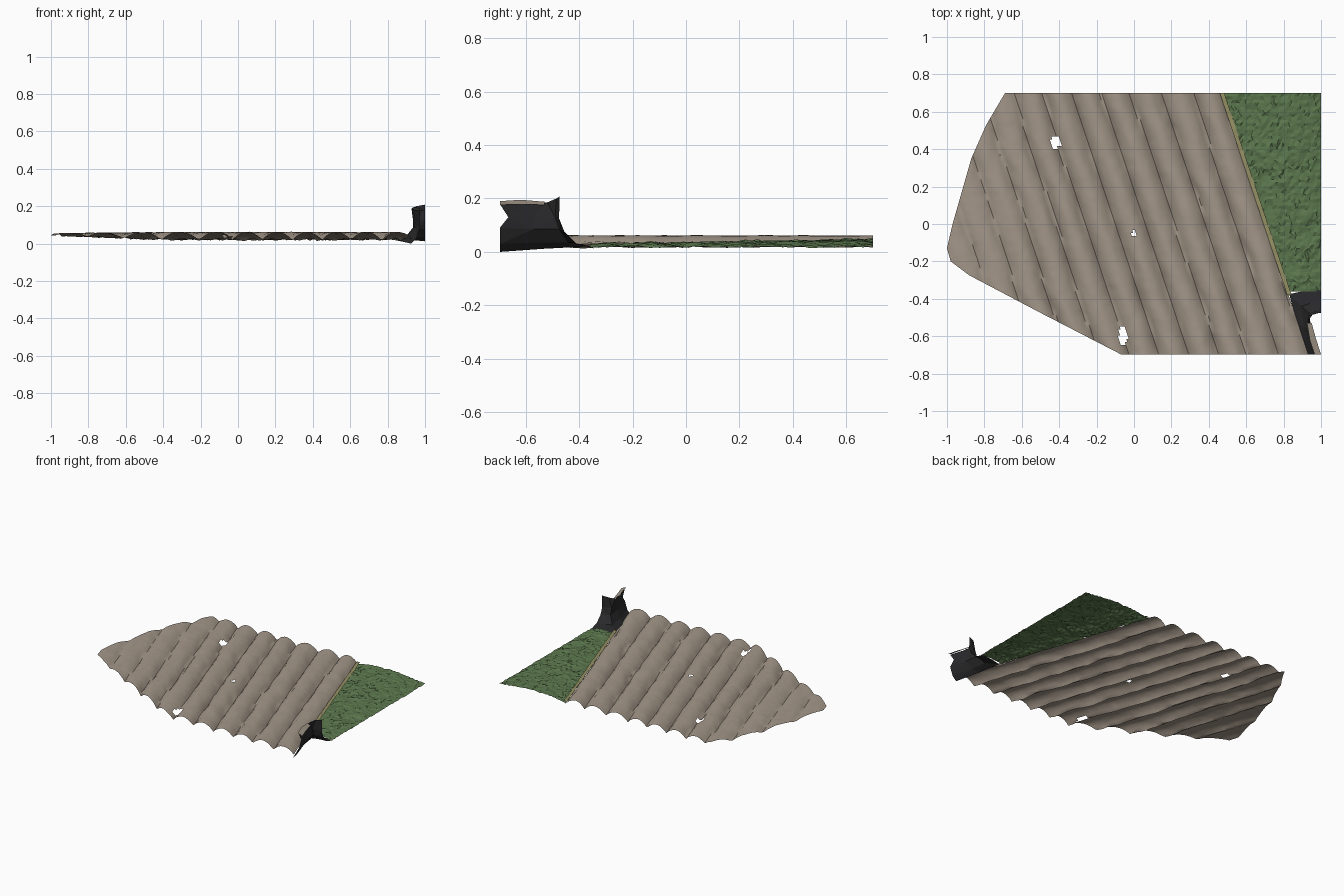
import bpy, bmesh, math, random
from mathutils import Vector, noise

if "Cube" in bpy.data.objects:
    bpy.data.objects.remove(bpy.data.objects["Cube"])

random.seed(4)
SLANT = 1 / 3          # furrows run along x = u - SLANT * y
EDGE = 0.70            # u of the border between field and grass
PITCH = 0.16           # furrow spacing


def material(name, rgb):
    m = bpy.data.materials.new(name)
    m.diffuse_color = (*rgb, 1)
    m.use_nodes = True
    m.node_tree.nodes["Principled BSDF"].inputs["Base Color"].default_value = m.diffuse_color
    return m


SOIL = material("dry soil", (0.37, 0.31, 0.25))
GRASS = material("grass green", (0.105, 0.185, 0.075))
VERGE = material("yellow green", (0.30, 0.28, 0.13))
ROCK = material("charcoal", (0.022, 0.022, 0.024))


def finish(name, bm, mat, smooth=None):
    bmesh.ops.recalc_face_normals(bm, faces=bm.faces)
    if sum(f.normal.z for f in bm.faces) < 0:
        bmesh.ops.reverse_faces(bm, faces=bm.faces)
    me = bpy.data.meshes.new(name)
    bm.to_mesh(me)
    bm.free()
    ob = bpy.data.objects.new(name, me)
    bpy.context.collection.objects.link(ob)
    me.materials.append(mat)
    if smooth:
        bpy.context.view_layer.objects.active = ob
        ob.select_set(True)
        bpy.ops.object.shade_smooth_by_angle(angle=math.radians(smooth))
        ob.select_set(False)
    return ob


def grid(u0, u1, nu, y0, y1, ny, height, jitter=0.0):
    """Slanted grid sheet; height(u, x, y) gives z."""
    bm = bmesh.new()
    rows = []
    for j in range(ny + 1):
        row = []
        for i in range(nu + 1):
            inner = 0 < i < nu and 0 < j < ny
            u = u0 + (u1 - u0) * i / nu + (random.uniform(-jitter, jitter) if inner else 0)
            y = y0 + (y1 - y0) * j / ny + (random.uniform(-jitter, jitter) if inner else 0)
            x = u - SLANT * y
            row.append(bm.verts.new((x, y, height(u, x, y))))
        rows.append(row)
    for a, b in zip(rows, rows[1:]):
        for i in range(nu):
            bm.faces.new((a[i], a[i + 1], b[i + 1], b[i]))
    return bm


def clip(bm, points):
    """Trim to the right-hand side of each edge of a clockwise outline."""
    for (ax, ay), (bx, by) in zip(points, points[1:]):
        bmesh.ops.bisect_plane(bm, geom=bm.verts[:] + bm.edges[:] + bm.faces[:],
                               plane_co=(ax, ay, 0), plane_no=(ay - by, bx - ax, 0),
                               clear_outer=True)


def field_z(u, x, y):
    t = (u - EDGE) / PITCH + 0.12 * noise.noise((u * 3, y * 4, 5))
    fade = min(1, max(0, (-x - 0.4) / 0.6))
    low, high = 0.016 + 0.024 * fade, 0.061 - 0.006 * fade
    hump = abs(math.sin(math.pi * t)) ** 0.75
    bump = 0.005 * noise.noise((u * 18, y * 9, 0)) + 0.003 * noise.noise((u * 45, y * 30, 2))
    return low + (high - low) * hump + bump * (1 - 0.5 * hump)


def grass_z(u, x, y):
    span = max(0.02, 1 - (EDGE - SLANT * y))
    t = min(1, max(0, (x - EDGE + SLANT * y) / span))
    z = 0.022 - 0.004 * t + 0.026 * math.sin(math.pi * t) * (0.6 + 0.4 * y / 0.7)
    return z + 0.008 * noise.noise((x * 12, y * 12, 3)) + random.uniform(-0.004, 0.004)


# ploughed field, cut to its rounded left outline
bm = grid(EDGE - 11.5 * PITCH, EDGE, 138, -0.697, 0.70, 84, field_z)
clip(bm, [(-0.07, -0.697), (-0.5, -0.475), (-0.88, -0.275), (-0.98, -0.20), (-1, -0.13),
          (-0.97, 0.0), (-0.87, 0.35), (-0.79, 0.53), (-0.69, 0.70)])
# small torn holes in the sheet
holes = [(-0.42, 0.44, 0.03, 0.035), (-0.06, -0.60, 0.022, 0.055), (0.0, -0.05, 0.01, 0.012)]
dead = [f for f in bm.faces for c in [f.calc_center_median()]
        if any(((c.x - x) / a) ** 2 + ((c.y - y) / b) ** 2 < 1 for x, y, a, b in holes)]
bmesh.ops.delete(bm, geom=dead, context='FACES')
finish("ploughed_field", bm, SOIL, 40)

# grass bank
bm = grid(EDGE, 1.25, 34, -0.40, 0.70, 62, grass_z, 0.004)
clip(bm, [(1, 0.8), (1, -0.36), (0.7, -0.36)])
bmesh.ops.triangulate(bm, faces=bm.faces)
finish("grass_bank", bm, GRASS)

# narrow dry verge between field and grass
bm = grid(EDGE - 0.008, EDGE + 0.016, 2, -0.38, 0.70, 50,
          lambda u, x, y: 0.036 + 0.006 * noise.noise((x * 20, y * 20, 1)))
finish("verge_strip", bm, VERGE, 40)


# dark rocky stump: a skirt lofted into an upright broken wall
def loft(name, rows, mat, skip=()):
    bm = bmesh.new()
    vs = [[bm.verts.new(p) for p in r] for r in rows]
    for j, (a, b) in enumerate(zip(vs, vs[1:])):
        for i in range(len(a) - 1):
            if (j, i) not in skip:
                bm.faces.new((a[i], a[i + 1], b[i + 1], b[i]))
    bmesh.ops.triangulate(bm, faces=bm.faces)
    return finish(name, bm, mat)


loft("stump_wall", [
    [(0.925, -0.697, 0.0), (0.87, -0.53, 0.012), (0.83, -0.375, 0.02), (0.90, -0.36, 0.022), (1, -0.34, 0.012)],
    [(0.955, -0.697, 0.03), (0.91, -0.55, 0.035), (0.895, -0.44, 0.035), (0.94, -0.425, 0.035), (1, -0.41, 0.03)],
    [(0.975, -0.697, 0.09), (0.95, -0.57, 0.085), (0.935, -0.475, 0.085), (0.965, -0.468, 0.08), (1, -0.455, 0.075)],
    [(0.97, -0.665, 0.13), (0.945, -0.57, 0.13), (0.935, -0.49, 0.13), (0.965, -0.478, 0.13), (1, -0.475, 0.125)],
    [(0.975, -0.697, 0.18), (0.945, -0.60, 0.18), (0.928, -0.52, 0.185), (0.955, -0.485, 0.20), (1, -0.473, 0.208)],
], ROCK)

# pale soil ledge caught on top of the stump
loft("stump_ledge", [
    [(0.965, -0.697, 0.19), (0.94, -0.62, 0.195), (0.925, -0.53, 0.188)],
    [(1.0, -0.697, 0.176), (0.975, -0.62, 0.178), (0.95, -0.53, 0.176)],
], SOIL)
